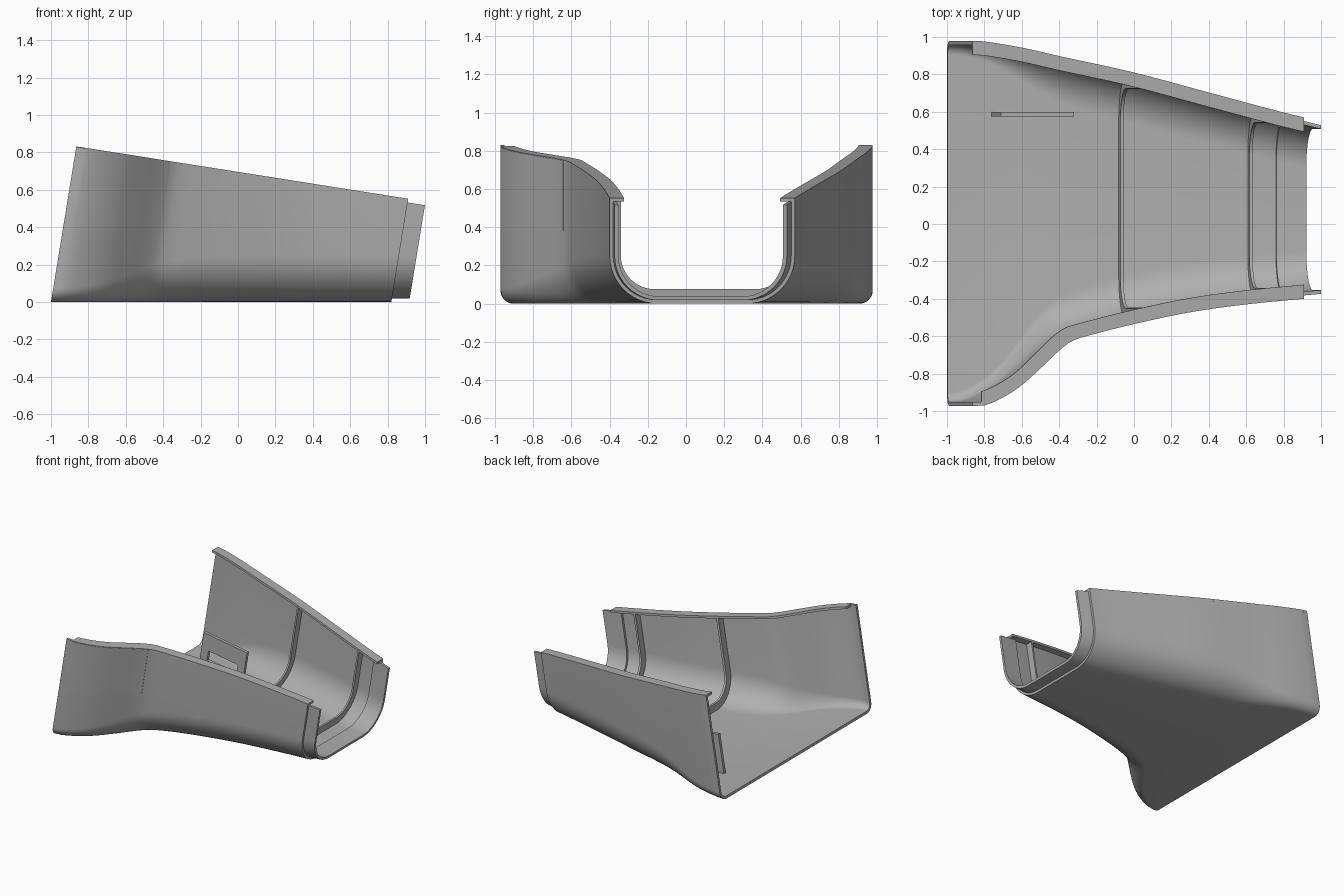
import bpy, bmesh, math

if "Cube" in bpy.data.objects:
    bpy.data.objects.remove(bpy.data.objects["Cube"])

SHEAR = 0.163          # every cross-section leans: x = s + SHEAR * z
grey = bpy.data.materials.new("light grey")
grey.diffuse_color = (0.43, 0.43, 0.43, 1)
grey.use_nodes = True
grey.node_tree.nodes["Principled BSDF"].inputs["Base Color"].default_value = grey.diffuse_color

# plan outlines of the top edge, (x, y)
BACK = [(-.87, .978), (-.8, .976), (-.6, .943), (-.4, .898), (0, .81), (.4, .703), (.8, .596), (.93, .565), (1.05, .535)]
FRONT = [(-.87, -.972), (-.8, -.968), (-.7, -.925), (-.6, -.86), (-.5, -.77), (-.4, -.675), (-.33, -.625),
         (-.2, -.585), (0, -.535), (.3, -.472), (.6, -.43), (.93, -.398), (1.05, -.388)]
RADIUS = [(-1, .07), (-.75, .1), (-.4, .22), (0, .25), (1, .25)]


def curve(pts, x):
    """Smooth interpolation through the points."""
    n = len(pts)
    x = min(max(x, pts[0][0]), pts[-1][0])
    i = next(k for k in range(n - 1) if x <= pts[k + 1][0])

    def slope(k):
        a, b = pts[max(k - 1, 0)], pts[min(k + 1, n - 1)]
        return (b[1] - a[1]) / (b[0] - a[0])
    (x0, y0), (x1, y1) = pts[i], pts[i + 1]
    h = x1 - x0
    t = (x - x0) / h
    return ((2*t**3 - 3*t*t + 1) * y0 + (t**3 - 2*t*t + t) * h * slope(i)
            + (3*t*t - 2*t**3) * y1 + (t**3 - t*t) * h * slope(i + 1))


def top(s):
    return .832 - (s + 1) * .28 / 1.82


def wall(pts, s):
    """Wall position, and the factor that keeps thickness even on slopes."""
    x = s + SHEAR * top(s)
    m = (curve(pts, x + .01) - curve(pts, x - .01)) / .02
    return curve(pts, x), math.sqrt(1 + m * m)


def u_line(s, d, drop):
    """U profile inset by d from the outer skin."""
    (yf, kf), (yb, kb) = wall(FRONT, s), wall(BACK, s)
    r, z = curve(RADIUS, s), top(s) - drop
    arc = [math.pi / 2 * i / 12 for i in range(13)]
    left = [(yf + r - (r - d*kf) * math.cos(a), r - (r - d) * math.sin(a)) for a in arc]
    right = [(yb - r + (r - d*kb) * math.cos(a), r - (r - d) * math.sin(a)) for a in reversed(arc)]
    return [(yf + d*kf, z)] + left + right + [(yb - d*kb, z)]


def u_band(d0, d1, drop):
    return lambda s: u_line(s, d0, drop) + u_line(s, d1, drop)[::-1]


def side_strip(pts, sign, d0, d1, z0, z1):
    """Rectangle hugging one wall."""
    def section(s):
        y, k = wall(pts, s)
        a, b = y + sign * d0 * k, y + sign * d1 * k
        return [(a, z0(s)), (a, z1(s)), (b, z1(s)), (b, z0(s))]
    return section


def sweep(name, s0, s1, steps, section):
    bm = bmesh.new()
    rings = []
    for i in range(steps + 1):
        s = s0 + (s1 - s0) * i / steps
        rings.append([bm.verts.new((s + SHEAR * z, y, z)) for y, z in section(s)])
    n = len(rings[0])
    for a, b in zip(rings, rings[1:]):
        for j in range(n):
            bm.faces.new((a[j], a[(j + 1) % n], b[(j + 1) % n], b[j]))
    for ring in (rings[0], rings[-1]):
        for j in range(n // 2 - 1):
            bm.faces.new((ring[j], ring[j + 1], ring[n - 2 - j], ring[n - 1 - j]))
    bmesh.ops.recalc_face_normals(bm, faces=bm.faces)
    me = bpy.data.meshes.new(name)
    bm.to_mesh(me)
    bm.free()
    me.materials.append(grey)
    ob = bpy.data.objects.new(name, me)
    bpy.context.collection.objects.link(ob)
    bpy.ops.object.select_all(action='DESELECT')
    ob.select_set(True)
    bpy.context.view_layer.objects.active = ob
    bpy.ops.object.shade_smooth_by_angle(angle=math.radians(30))
    return ob


# main channel shell and the inset joining lip
sweep("channel_shell", -1, .82, 64, u_band(0, .02, .002))
sweep("joining_lip", .755, .915, 6, u_band(.018, .038, .02))

# inner stiffening ribs
for i, s in enumerate((-.085, .605)):
    sweep(f"rib_{i + 1}", s, s + .016, 1, u_band(.015, .076, .01))

# inward flanges along the top edges
low = lambda s: top(s) - .018
sweep("back_flange", -1, .82, 56, side_strip(BACK, 1, 0, -.075, low, top))
sweep("front_flange", -.95, .82, 56, side_strip(FRONT, 1, 0, .075, low, top))

# thin flush panel on the front wall
sweep("front_panel", -.94, -.48, 24,
      side_strip(FRONT, 1, -.002, .006, lambda s: .38, lambda s: top(s) - .004))

# upright bracket on the floor, with a slot
ptop = lambda s: .33 - .158 * (s + .765)
base = lambda s: .012


def bracket(name, s0, s1, z0, z1):
    sweep(name, s0, s1, 1, lambda s: [(.575, z0(s)), (.575, z1(s)), (.6, z1(s)), (.6, z0(s))])


bracket("bracket_end_left", -.765, -.70, base, ptop)
bracket("bracket_end_right", -.43, -.365, base, ptop)
bracket("bracket_top", -.70, -.43, lambda s: ptop(s) - .13, ptop)
bracket("bracket_bottom", -.70, -.43, base, lambda s: ptop(s) - .21)
